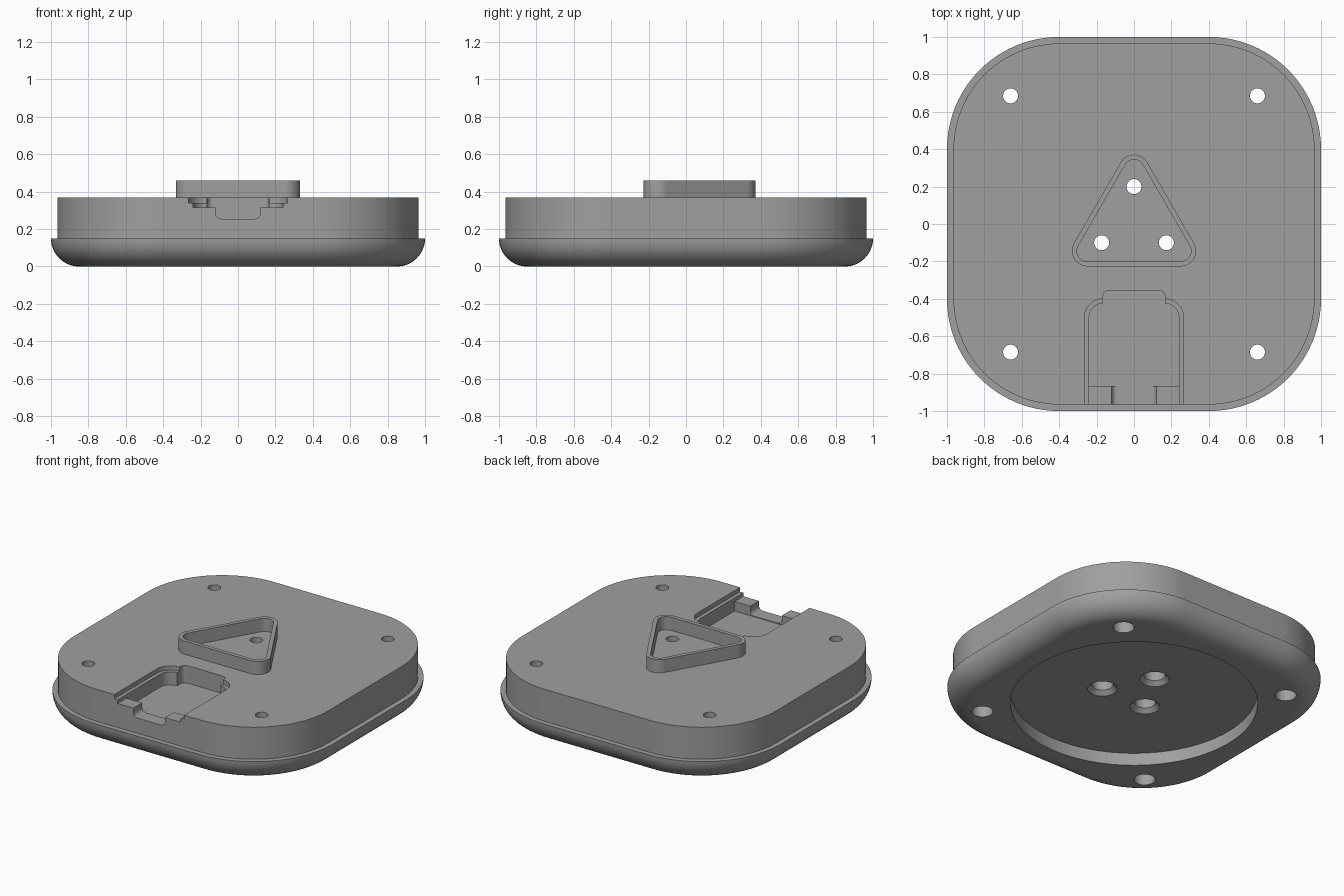
import bpy, bmesh, math
from mathutils import Vector

if "Cube" in bpy.data.objects:
    bpy.data.objects.remove(bpy.data.objects["Cube"])

grey = bpy.data.materials.new("grey_plastic")
grey.diffuse_color = (0.35, 0.35, 0.35, 1)
grey.use_nodes = True
grey.node_tree.nodes["Principled BSDF"].inputs["Base Color"].default_value = grey.diffuse_color


def new_object(name, bm):
    bmesh.ops.recalc_face_normals(bm, faces=bm.faces[:])
    mesh = bpy.data.meshes.new(name)
    bm.to_mesh(mesh)
    bm.free()
    mesh.materials.append(grey)
    obj = bpy.data.objects.new(name, mesh)
    bpy.context.collection.objects.link(obj)
    return obj


def arc(cx, cy, r, a0, a1, n=12):
    """Points on an arc, angles in degrees."""
    angles = [math.radians(a0 + (a1 - a0) * i / n) for i in range(n + 1)]
    return [(cx + r * math.cos(a), cy + r * math.sin(a)) for a in angles]


def rounded_square(half, r):
    c = half - r
    corners = ((c, c), (-c, c), (-c, -c), (c, -c))
    return [p for i, (x, y) in enumerate(corners)
            for p in arc(x, y, r, 90 * i, 90 * i + 90, 24)]


def loft(name, rings, cap=True):
    """Join equal-length closed rings of 3D points with quads."""
    bm = bmesh.new()
    loops = [[bm.verts.new(p) for p in ring] for ring in rings]
    pairs = list(zip(loops, loops[1:]))
    if not cap:
        pairs.append((loops[-1], loops[0]))
    for a, b in pairs:
        n = len(a)
        for i in range(n):
            j = (i + 1) % n
            bm.faces.new((a[i], a[j], b[j], b[i]))
    if cap:
        bm.faces.new(loops[0][::-1])
        bm.faces.new(loops[-1])
    return new_object(name, bm)


def flat(points, z):
    return [(x, y, z) for x, y in points]


def prism(name, points, z0, z1):
    return loft(name, [flat(points, z0), flat(points, z1)])


def turned(name, x, y, profile, n=40):
    """Round cutter from (radius, height) steps."""
    return loft(name, [[(x + r * math.cos(2 * math.pi * i / n),
                         y + r * math.sin(2 * math.pi * i / n), z)
                        for i in range(n)] for r, z in profile])


def cut(target, cutter):
    mod = target.modifiers.new("cut", 'BOOLEAN')
    mod.operation = 'DIFFERENCE'
    mod.solver = 'EXACT'
    mod.object = cutter
    bpy.context.view_layer.objects.active = target
    bpy.ops.object.modifier_apply(modifier=mod.name)
    bpy.data.objects.remove(cutter)


def smooth(obj):
    bpy.ops.object.select_all(action='DESELECT')
    obj.select_set(True)
    bpy.context.view_layer.objects.active = obj
    bpy.ops.object.shade_smooth_by_angle(angle=math.radians(30))
    mod = obj.modifiers.new("even_shading", 'WEIGHTED_NORMAL')
    mod.keep_sharp = True


# Housing: rounded lower rim, narrow ledge, straight upper wall
EDGE, RIM, TOP = 0.15, 0.15, 0.37
rings = []
for i in range(13):
    a = math.radians(90 * i / 12)
    inset = EDGE * (1 - math.sin(a))
    rings.append(flat(rounded_square(1 - inset, 0.6 - inset),
                      RIM * (1 - math.cos(a))))
rings.append(flat(rounded_square(0.965, 0.565), RIM))
rings.append(flat(rounded_square(0.965, 0.565), TOP))
housing = loft("housing", rings)

# Round recess in the underside
cut(housing, turned("base_recess", 0, 0, [(0.77, -0.1), (0.77, 0.086)], 96))

# Corner screw holes, wider below
for sx in (-1, 1):
    for sy in (-1, 1):
        cut(housing, turned("corner_hole", sx * 0.66, sy * 0.685,
                            [(0.066, -0.1), (0.066, 0.27), (0.04, 0.27), (0.04, 0.5)]))

# Three countersunk holes in the middle
for k in range(3):
    a = math.radians(90 + 120 * k)
    cut(housing, turned("centre_hole", 0.2 * math.cos(a), 0.2 * math.sin(a),
                        [(0.093, 0.03), (0.093, 0.088), (0.066, 0.115),
                         (0.066, 0.27), (0.04, 0.27), (0.04, 0.5)]))


# Stepped connector pocket, open at the front
def pocket_outline(half, r, front):
    right = [(half, front)] + arc(0.165, -0.5, r, 0, 90)
    right += arc(0.135, -0.385, 0.03, 0, 90, 6)
    return right + [(-x, y) for x, y in reversed(right)]


cut(housing, prism("pocket_lip", pocket_outline(0.265, 0.1, -1.1), 0.34, 0.5))
cut(housing, prism("pocket_step", pocket_outline(0.24, 0.075, -1.1), 0.315, 0.5))
cut(housing, prism("pocket_well", pocket_outline(0.24, 0.075, -0.87), 0.25, 0.5))

# Cable notch through the pocket's front wall
side = arc(0.09, 0.285, 0.03, -90, 0, 6) + [(0.12, 0.45)]
notch = side + [(-x, z) for x, z in reversed(side)]
cut(housing, loft("cable_notch", [[(x, y, z) for x, z in notch] for y in (-1.1, -0.8)]))
smooth(housing)


# Raised triangular collar around the middle holes
def triangle(r):
    pts = []
    for k in range(3):
        d = 90 + 120 * k
        a = math.radians(d)
        pts += arc(0.289 * math.cos(a), 0.289 * math.sin(a), r, d - 60, d + 60)
    return pts


outer, inner = triangle(0.082), triangle(0.055)
collar = loft("triangular_collar", [flat(outer, 0.365), flat(outer, 0.46),
                                    flat(inner, 0.46), flat(inner, 0.365)], cap=False)
smooth(collar)
